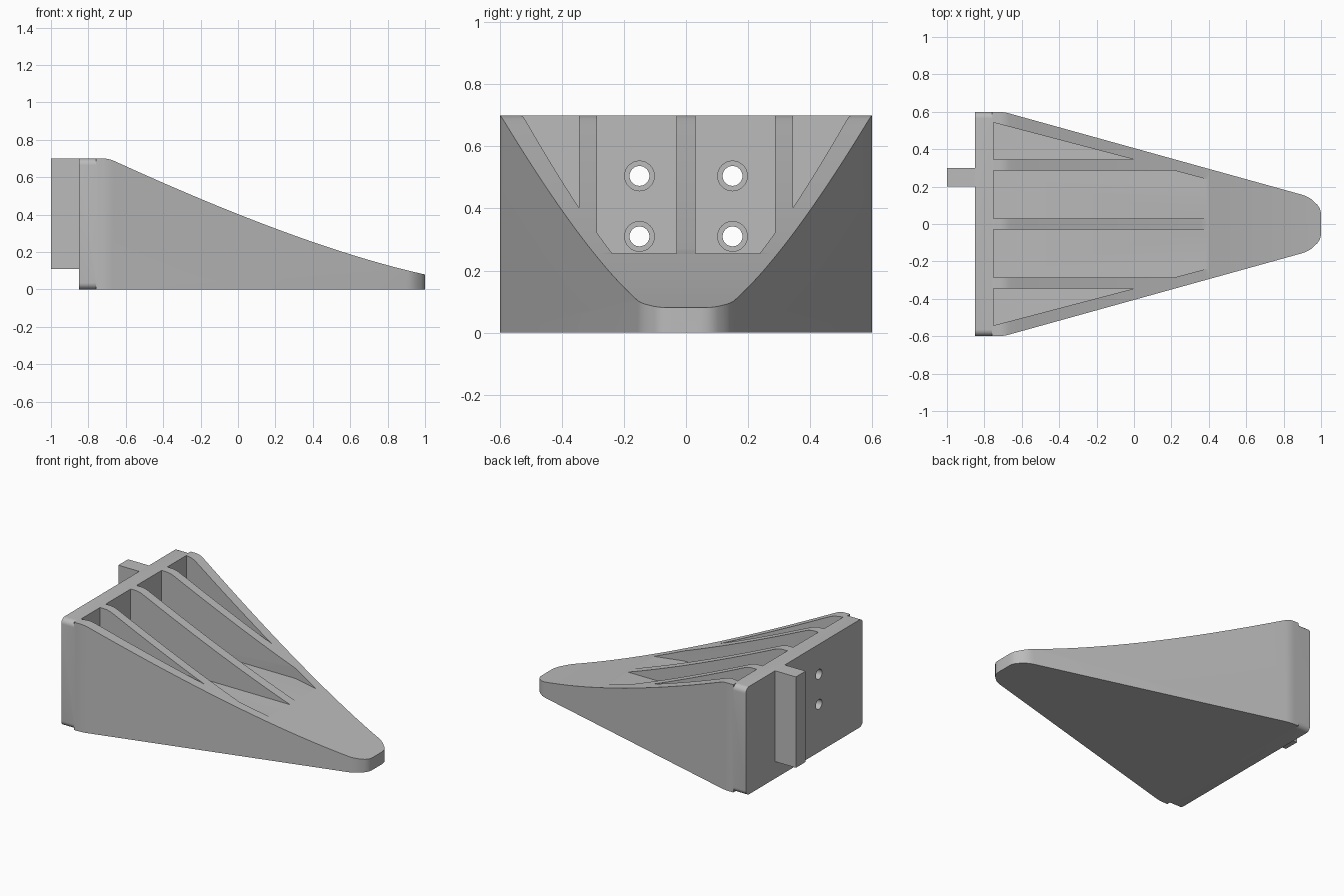
import bpy, bmesh, math

cube = bpy.data.objects.get("Cube")
if cube:
    bpy.data.objects.remove(cube)

grey = bpy.data.materials.new("plain grey")
grey.use_nodes = True
COLOUR = (0.5, 0.5, 0.5, 1)
grey.diffuse_color = COLOUR
grey.node_tree.nodes["Principled BSDF"].inputs["Base Color"].default_value = COLOUR


def prism(name, points, low, high, axis):
    """Extrude a 2D outline along axis: z uses (x, y), y uses (x, z), x uses (y, z)."""
    place = {"z": lambda a, b, c: (a, b, c),
             "y": lambda a, b, c: (a, c, b),
             "x": lambda a, b, c: (c, a, b)}[axis]
    bm = bmesh.new()
    face = bm.faces.new([bm.verts.new(place(a, b, low)) for a, b in points])
    new = bmesh.ops.extrude_face_region(bm, geom=[face])["geom"]
    shift = place(0, 0, high - low)
    bmesh.ops.translate(bm, vec=shift, verts=[g for g in new if isinstance(g, bmesh.types.BMVert)])
    bmesh.ops.recalc_face_normals(bm, faces=bm.faces)
    mesh = bpy.data.meshes.new(name)
    bm.to_mesh(mesh)
    bm.free()
    mesh.materials.append(grey)
    ob = bpy.data.objects.new(name, mesh)
    bpy.context.collection.objects.link(ob)
    return ob


def circle(y, z, r, n=32):
    return [(y + r * math.cos(math.tau * i / n), z + r * math.sin(math.tau * i / n)) for i in range(n)]


def bezier(p, q, r, n):
    """Points of a quadratic curve from p to r, pulled toward q."""
    return [tuple((1 - t) ** 2 * a + 2 * t * (1 - t) * b + t * t * c for a, b, c in zip(p, q, r))
            for t in (i / n for i in range(n + 1))]


def boolean(ob, cutter, operation):
    mod = ob.modifiers.new(operation.lower(), "BOOLEAN")
    mod.operation, mod.solver, mod.object = operation, "EXACT", cutter
    bpy.context.view_layer.objects.active = ob
    bpy.ops.object.modifier_apply(modifier=mod.name)
    bpy.data.objects.remove(cutter)


# Wedge body: concave side profile trimmed to the tapering plan
slope = bezier((-0.72, 0.7), (-0.69, 0.7), (-0.66, 0.686), 4) + bezier((-0.69, 0.7), (0.343, 0.225), (1, 0.08), 32)[1:]
body = prism("wedge_body", [(1, 0), (-0.76, 0), (-0.76, 0.7)] + slope, -0.7, 0.7, "y")
half = bezier((-0.73, 0.6), (-0.7, 0.6), (-0.67, 0.592), 4) + bezier((0.9, 0.156), (0.935, 0.146), (0.96, 0.122), 4)
half += bezier((0.965, 0.117), (1, 0.09), (1, 0.05), 4)
half = [(-0.76, 0.6)] + half
plan = prism("plan_trim", half + [(x, -y) for x, y in reversed(half)], -0.1, 0.9, "z")
boolean(body, plan, "INTERSECT")

# Mounting plate with rounded corners
R, W, H = 0.035, 0.6, 0.7
corners = []
for k, (y, z) in enumerate([(W - R, H - R), (R - W, H - R), (R - W, R), (W - R, R)]):
    for i in range(7):
        a = (k + i / 6) * math.pi / 2
        corners.append((y + R * math.cos(a), z + R * math.sin(a)))
plate = prism("mounting_plate", corners, -0.85, -0.75, "x")
boolean(body, plate, "UNION")

# Pockets between the ribs
FLOOR = 0.255
for s in (1, -1):
    inner = [(-0.75, 0.03), (-0.75, 0.287), (0.21, 0.287), (0.38, 0.242), (0.44, 0.226), (0.44, 0.03)]
    outer = [(-0.75, 0.345), (-0.75, 0.542), (0, 0.345)]
    for outline in (inner, outer):
        pocket = prism("pocket", [(x, s * y) for x, y in outline], FLOOR, 0.9, "z")
        boolean(body, pocket, "DIFFERENCE")
    # Counterbored screw holes
    for z in (0.31, 0.505):
        boolean(body, prism("bore", circle(s * 0.15, z, 0.048), -0.78, -0.7, "x"), "DIFFERENCE")
        boolean(body, prism("hole", circle(s * 0.15, z, 0.032), -0.9, -0.7, "x"), "DIFFERENCE")

# Hook tab on the back of the plate
tab = prism("back_tab", [(0.2, 0.11), (0.3, 0.11), (0.3, 0.7), (0.2, 0.7)], -1, -0.845, "x")

for ob in (body, tab):
    bpy.ops.object.select_all(action="DESELECT")
    ob.select_set(True)
    bpy.context.view_layer.objects.active = ob
    bpy.ops.object.shade_smooth_by_angle(angle=math.radians(25))
